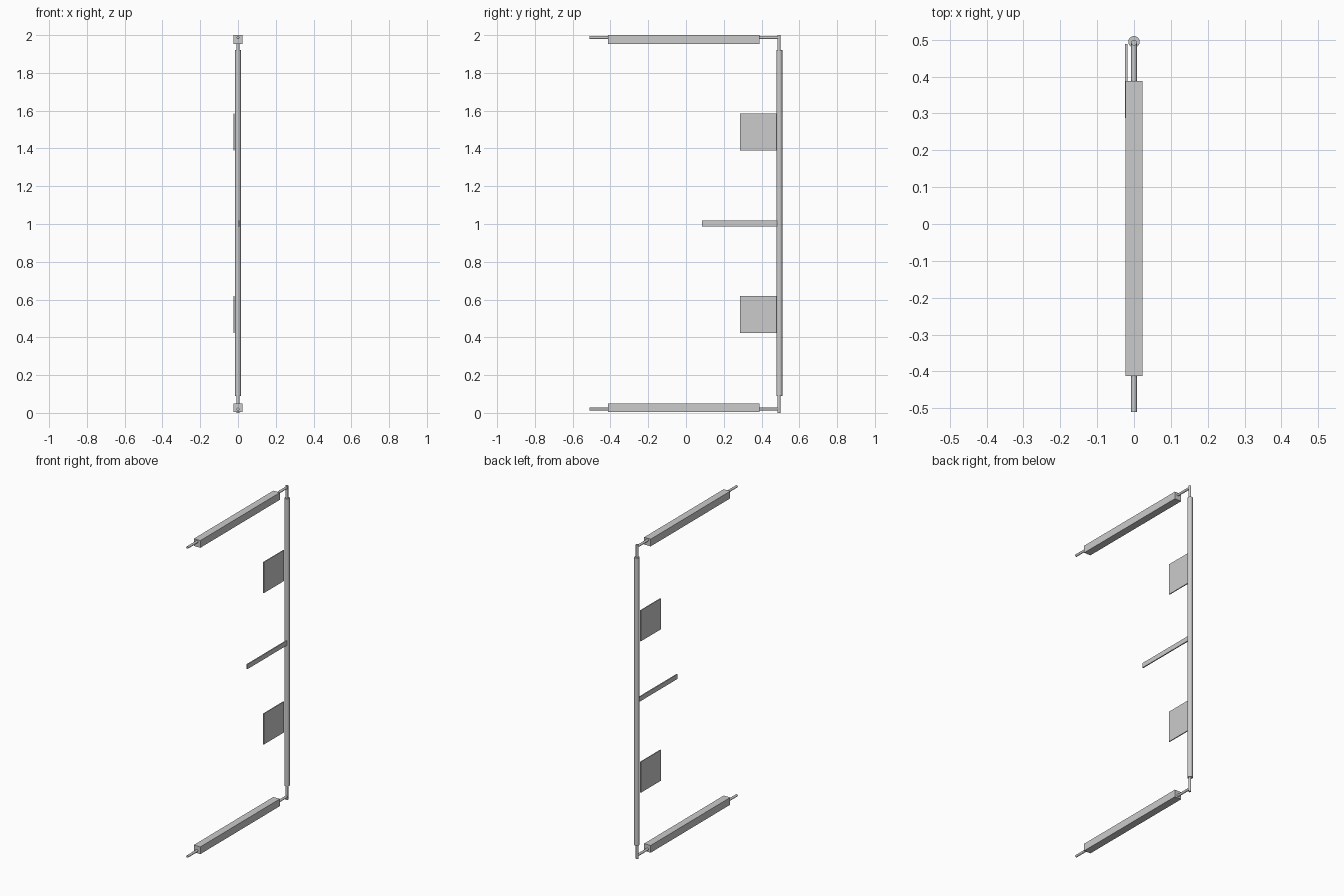
import bpy
from math import pi

if "Cube" in bpy.data.objects:
    bpy.data.objects.remove(bpy.data.objects["Cube"])


def box(name, x, y, z):
    # Box from (min, max) ranges on each axis
    r = (x, y, z)
    bpy.ops.mesh.primitive_cube_add(size=1, location=[(a + b) / 2 for a, b in r])
    ob = bpy.context.object
    ob.name = name
    ob.scale = [b - a for a, b in r]
    bpy.ops.object.transform_apply(location=False, rotation=False, scale=True)
    return ob


def rod(name, radius, length, location, along_y=False):
    # Round bar, upright or running front to back
    bpy.ops.mesh.primitive_cylinder_add(
        vertices=24, radius=radius, depth=length, location=location,
        rotation=(pi / 2 if along_y else 0, 0, 0))
    ob = bpy.context.object
    ob.name = name
    bpy.ops.object.shade_smooth_by_angle()
    return ob


# Upright: thin core running full height inside a thicker sleeve
rod("upright_core", 0.0078, 2.0, (0, 0.492, 1.0))
rod("upright_sleeve", 0.0155, 1.83, (0, 0.4945, 1.005))

# Top and bottom arms: thin rod through a square beam
for level, rod_z, beam_z in (("bottom", 0.02, (0.004, 0.05)),
                             ("top", 1.987, (1.954, 2.0))):
    rod(level + "_arm_rod", 0.0075, 1.002, (0, -0.009, rod_z), along_y=True)
    box(level + "_arm_beam", (-0.023, 0.023), (-0.412, 0.388), beam_z)

# Flat plates fixed to the side of the upright
for level, z in (("lower", (0.424, 0.62)), ("upper", (1.388, 1.584))):
    box(level + "_plate", (-0.024, -0.018), (0.287, 0.488), z)

# Handle bar at mid height
box("middle_bar", (0.001, 0.008), (0.084, 0.488), (0.988, 1.018))
